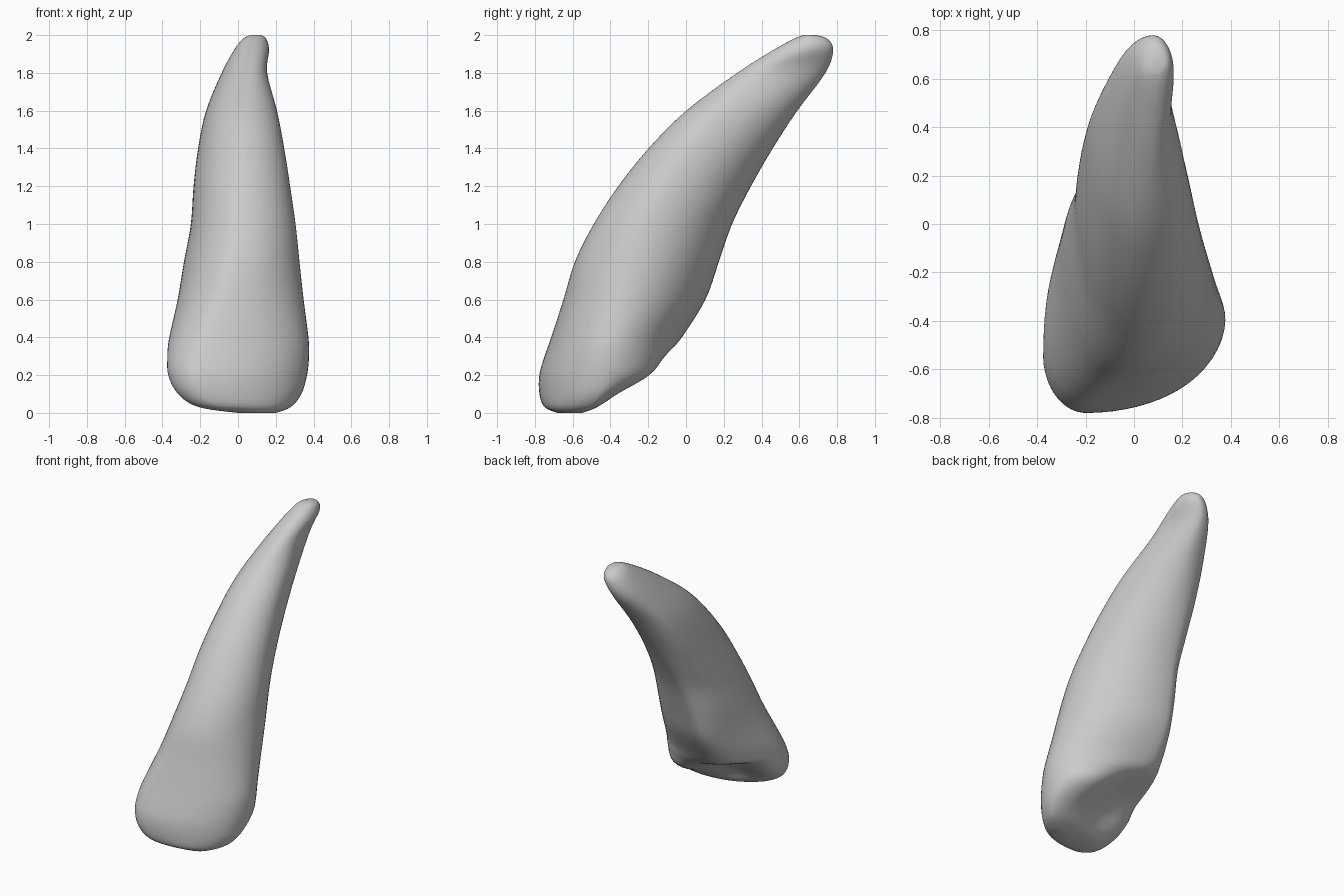
import bpy, bmesh, math

# Horizontal slices: z, then the left, front, right and back extreme points (x, y)
SLICES = [
    (0.000, 0.00, -0.65, 0.05, -0.68, 0.20, -0.57, 0.14, -0.55),
    (0.030, -0.21, -0.69, -0.10, -0.75, 0.28, -0.51, 0.18, -0.47),
    (0.100, -0.32, -0.63, -0.18, -0.777, 0.337, -0.46, 0.20, -0.36),
    (0.200, -0.374, -0.55, -0.20, -0.778, 0.367, -0.42, 0.13, -0.18),
    (0.300, -0.379, -0.48, -0.19, -0.75, 0.378, -0.40, -0.02, -0.09),
    (0.400, -0.365, -0.39, -0.16, -0.715, 0.375, -0.38, -0.15, -0.02),
    (0.600, -0.320, -0.22, -0.08, -0.65, 0.349, -0.32, -0.17, 0.105),
    (0.800, -0.287, -0.06, -0.02, -0.59, 0.327, -0.25, -0.15, 0.175),
    (1.000, -0.250, 0.04, 0.01, -0.49, 0.306, -0.19, -0.12, 0.245),
    (1.200, -0.236, 0.16, 0.02, -0.36, 0.277, -0.09, -0.09, 0.345),
    (1.400, -0.212, 0.30, 0.03, -0.20, 0.246, 0.04, -0.05, 0.46),
    (1.600, -0.170, 0.43, 0.04, 0.00, 0.207, 0.20, 0.00, 0.59),
    (1.800, -0.087, 0.57, 0.07, 0.27, 0.154, 0.43, 0.04, 0.74),
    (1.920, -0.022, 0.64, 0.08, 0.46, 0.165, 0.62, 0.08, 0.78),
    (1.980, 0.025, 0.65, 0.09, 0.57, 0.150, 0.66, 0.09, 0.75),
    (2.000, 0.065, 0.65, 0.09, 0.62, 0.125, 0.65, 0.09, 0.69),
]
STEPS, QUARTER = 6, 16
# Fullness of the quarters: front-right, right-back, back-left, left-front
FULLNESS = (2.0, 1.9, 2.1, 2.0)


def spline(rows, i, t):
    a, b, c, d = (rows[min(max(i + k, 0), len(rows) - 1)] for k in (-1, 0, 1, 2))
    return [0.5 * (2 * q + (r - p) * t + (2 * p - 5 * q + 4 * r - s) * t * t
                   + (3 * q - p - 3 * r + s) * t ** 3) for p, q, r, s in zip(a, b, c, d)]


def fossa(x, y, z):
    """Hollow the inner face of the crown between its side ridges."""
    along = 0.87 * x + 0.49 * (y + 0.5)
    across = -0.49 * x + 0.87 * (y + 0.5)
    depth = 0.17 * math.exp(-((z - 0.18) / 0.14) ** 4) * math.exp(-((along + 0.03) / 0.2) ** 2)
    depth *= min(max((across + 0.02) / 0.28, 0), 1)
    return x + 0.49 * depth, y - 0.87 * depth, z


def ring(row):
    z, lx, ly, fx, fy, rx, ry, bx, by = row
    pts = []
    quarters = (((fx, fy), (rx, ry), False), ((bx, by), (rx, ry), True),
                ((bx, by), (lx, ly), False), ((fx, fy), (lx, ly), True))
    for (p, q, flip), n in zip(quarters, FULLNESS):
        for k in range(QUARTER):
            a = math.pi / 2 * k / QUARTER
            if flip:
                a = math.pi / 2 - a
            s, c = max(math.sin(a), 0) ** (2 / n), max(math.cos(a), 0) ** (2 / n)
            pts.append(fossa(p[0] + (q[0] - p[0]) * s, q[1] + (p[1] - q[1]) * c, z))
    return pts


# Tooth: crown and root lofted as one skin
rows = [spline(SLICES, i, k / STEPS) for i in range(len(SLICES) - 1) for k in range(STEPS)]
rows.append(list(SLICES[-1]))
bm = bmesh.new()
rings = [[bm.verts.new(p) for p in ring(r)] for r in rows]
count = 4 * QUARTER
for low, high in zip(rings, rings[1:]):
    for k in range(count):
        j = (k + 1) % count
        bm.faces.new((low[k], low[j], high[j], high[k]))
bm.faces.new(rings[0][::-1])
bm.faces.new(rings[-1])

# Soften the skin
for _ in range(3):
    bmesh.ops.smooth_vert(bm, verts=[v for r in rings[1:-1] for v in r], factor=0.5,
                          use_axis_x=True, use_axis_y=True, use_axis_z=True)
bmesh.ops.recalc_face_normals(bm, faces=bm.faces)
for f in bm.faces:
    f.smooth = True
mesh = bpy.data.meshes.new("tooth")
bm.to_mesh(mesh)
bm.free()
tooth = bpy.data.objects.new("tooth", mesh)
bpy.context.collection.objects.link(tooth)
